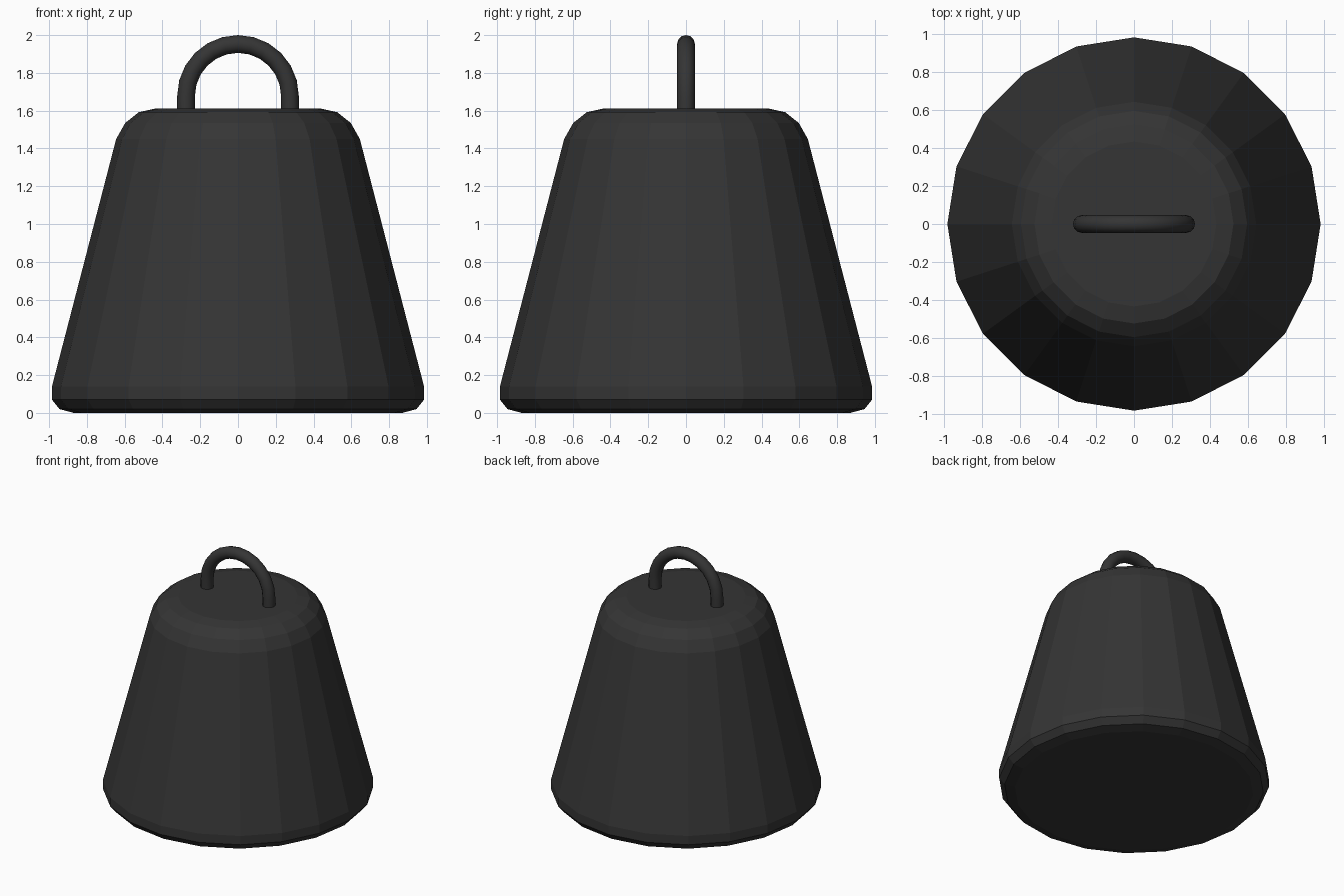
import bpy, bmesh, math
from mathutils import Vector

if "Cube" in bpy.data.objects:
    bpy.data.objects.remove(bpy.data.objects["Cube"])

iron = bpy.data.materials.new("dark_iron")
iron.diffuse_color = (0.035, 0.035, 0.035, 1)
iron.use_nodes = True
iron.node_tree.nodes["Principled BSDF"].inputs["Base Color"].default_value = iron.diffuse_color


def build(name, rings, closed_caps=True):
    """Skin a list of equal-length vertex rings and cap both ends."""
    bm = bmesh.new()
    loops = [[bm.verts.new(p) for p in ring] for ring in rings]
    n = len(loops[0])
    for a, b in zip(loops, loops[1:]):
        for i in range(n):
            j = (i + 1) % n
            bm.faces.new((a[i], a[j], b[j], b[i]))
    bm.faces.new(loops[0][::-1])
    bm.faces.new(loops[-1])
    bmesh.ops.recalc_face_normals(bm, faces=bm.faces)
    mesh = bpy.data.meshes.new(name)
    bm.to_mesh(mesh)
    bm.free()
    mesh.materials.append(iron)
    obj = bpy.data.objects.new(name, mesh)
    bpy.context.collection.objects.link(obj)
    return obj


def angles(n):
    return [2 * math.pi * i / n for i in range(n)]


# Tapered weight body: 20-sided lathe with rounded rims
profile = [(0.87, 0.0), (0.945, 0.02), (0.985, 0.07), (0.985, 0.14),
           (0.645, 1.45), (0.597, 1.535), (0.525, 1.592), (0.435, 1.612)]
build("weight_body", [[(r * math.cos(a), r * math.sin(a), z) for a in angles(20)]
                      for r, z in profile])

# Arched handle: round tube swept over a half circle with short legs
R, TUBE, CZ, STEPS = 0.275, 0.047, 1.678, 12
path = [(Vector((R, 0, 1.59)), Vector((1, 0, 0)))]
for k in range(STEPS + 1):
    t = math.pi * k / STEPS
    out = Vector((math.cos(t), 0, math.sin(t)))
    path.append((Vector((0, 0, CZ)) + out * R, out))
path.append((Vector((-R, 0, 1.59)), Vector((-1, 0, 0))))
side = Vector((0, 1, 0))
handle = build("handle", [[c + TUBE * (math.cos(a) * out + math.sin(a) * side)
                           for a in angles(12)] for c, out in path])
bpy.context.view_layer.objects.active = handle
handle.select_set(True)
bpy.ops.object.shade_smooth_by_angle(angle=math.radians(40))
